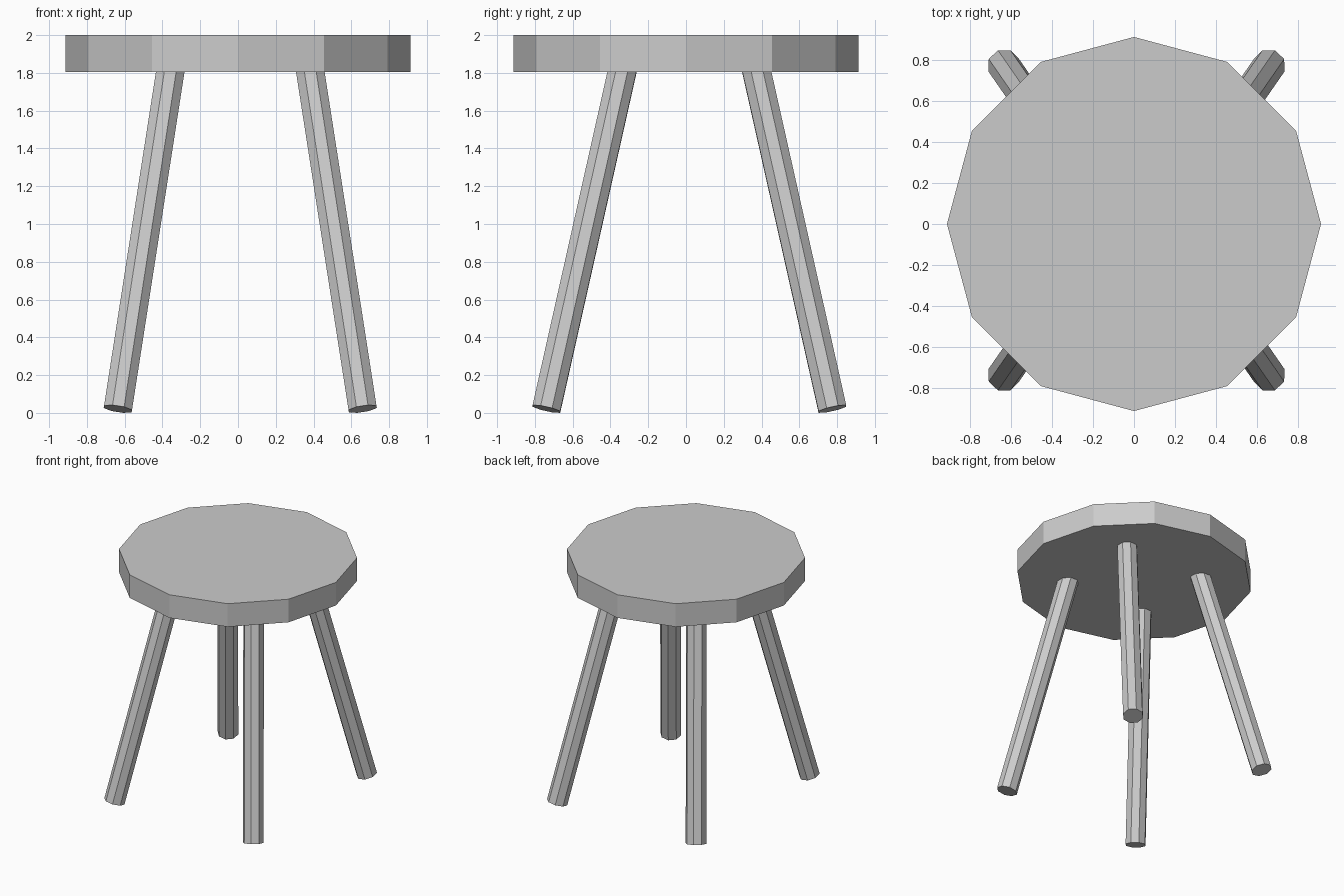
import bpy
from mathutils import Vector, Euler
from math import atan2, radians, hypot

if "Cube" in bpy.data.objects:
    bpy.data.objects.remove(bpy.data.objects["Cube"])

# Seat: twelve-sided slab
bpy.ops.mesh.primitive_cylinder_add(vertices=12, radius=0.913, depth=0.195, location=(0, 0, 1.9025))
bpy.context.object.name = "seat"


def leg(name, foot, top):
    """Eight-sided straight rod from foot centre to top centre, flats facing the axes."""
    foot, top = Vector(foot), Vector(top)
    d = top - foot
    bpy.ops.mesh.primitive_cylinder_add(vertices=8, radius=0.081, depth=d.length)
    ob = bpy.context.object
    ob.name = name
    ob.data.transform(Euler((0, 0, radians(22.5))).to_matrix().to_4x4())
    ob.location = (foot + top) / 2
    ob.rotation_euler = (atan2(-d.y, hypot(d.x, d.z)), atan2(d.x, d.z), 0)
    # lean sideways first, then front to back
    ob.rotation_mode = 'XYZ'


# Four splayed legs, set very slightly off centre
OX, OY = 0.012, 0.018
for sy, row in ((-1, "front"), (1, "back")):
    for sx, side in ((-1, "left"), (1, "right")):
        leg(f"{row}_{side}_leg",
            (OX + sx * 0.648, OY + sy * 0.757, 0.021),
            (OX + sx * 0.367, OY + sy * 0.351, 1.83))
